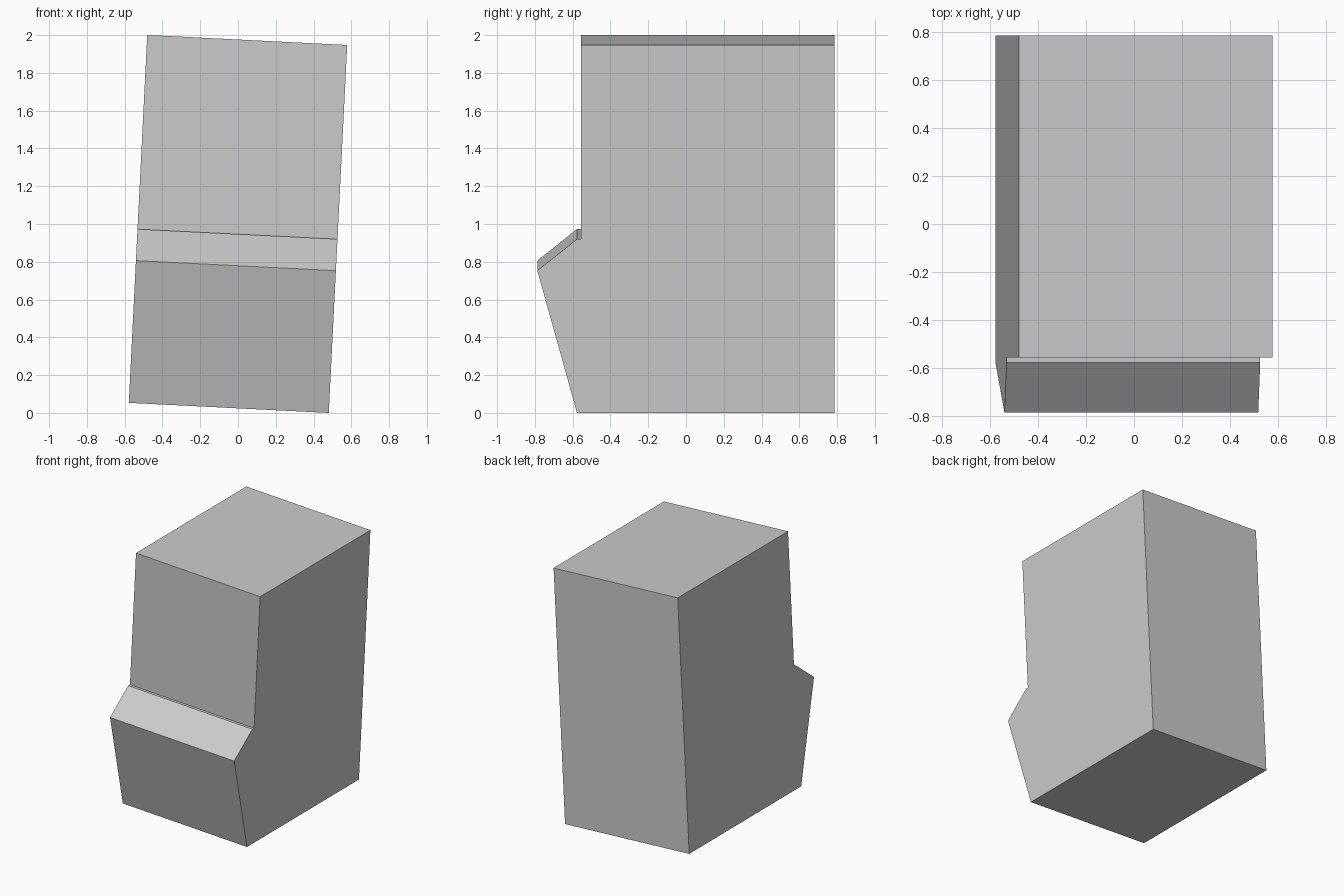
import bpy
import bmesh
from math import radians
from mathutils import Matrix, Vector

if "Cube" in bpy.data.objects:
    bpy.data.objects.remove(bpy.data.objects["Cube"], do_unlink=True)

WIDTH = 1.06
HALF_HEIGHT = 0.975
LEAN = radians(2.87)

# Plain grey finish
grey = bpy.data.materials.new("plain_grey")
grey.use_nodes = True
colour = (0.6, 0.6, 0.6, 1.0)
grey.diffuse_color = colour
grey.node_tree.nodes["Principled BSDF"].inputs["Base Color"].default_value = colour

# Side profile (y, z): lower front bulge, small ledge, flat upper front
profile = [
    (-0.577, -HALF_HEIGHT),
    (-0.787, -0.221),
    (-0.577, -0.054),
    (-0.556, -0.054),
    (-0.556, HALF_HEIGHT),
    (0.787, HALF_HEIGHT),
    (0.787, -HALF_HEIGHT),
]

# Extrude the profile across the width, then lean it sideways
bm = bmesh.new()
side = bm.faces.new([bm.verts.new((-WIDTH / 2, y, z)) for y, z in profile])
extruded = bmesh.ops.extrude_face_region(bm, geom=[side])
new_verts = [g for g in extruded["geom"] if isinstance(g, bmesh.types.BMVert)]
bmesh.ops.translate(bm, verts=new_verts, vec=Vector((WIDTH, 0, 0)))
bmesh.ops.recalc_face_normals(bm, faces=bm.faces)
bmesh.ops.transform(bm, matrix=Matrix.Rotation(LEAN, 4, "Y"), verts=bm.verts)

# Rest the lowest edge on the ground
lowest = min(v.co.z for v in bm.verts)
bmesh.ops.translate(bm, verts=bm.verts, vec=Vector((0, 0, -lowest)))

mesh = bpy.data.meshes.new("leaning_block")
bm.to_mesh(mesh)
bm.free()
mesh.materials.append(grey)
block = bpy.data.objects.new("leaning_block", mesh)
bpy.context.collection.objects.link(block)
